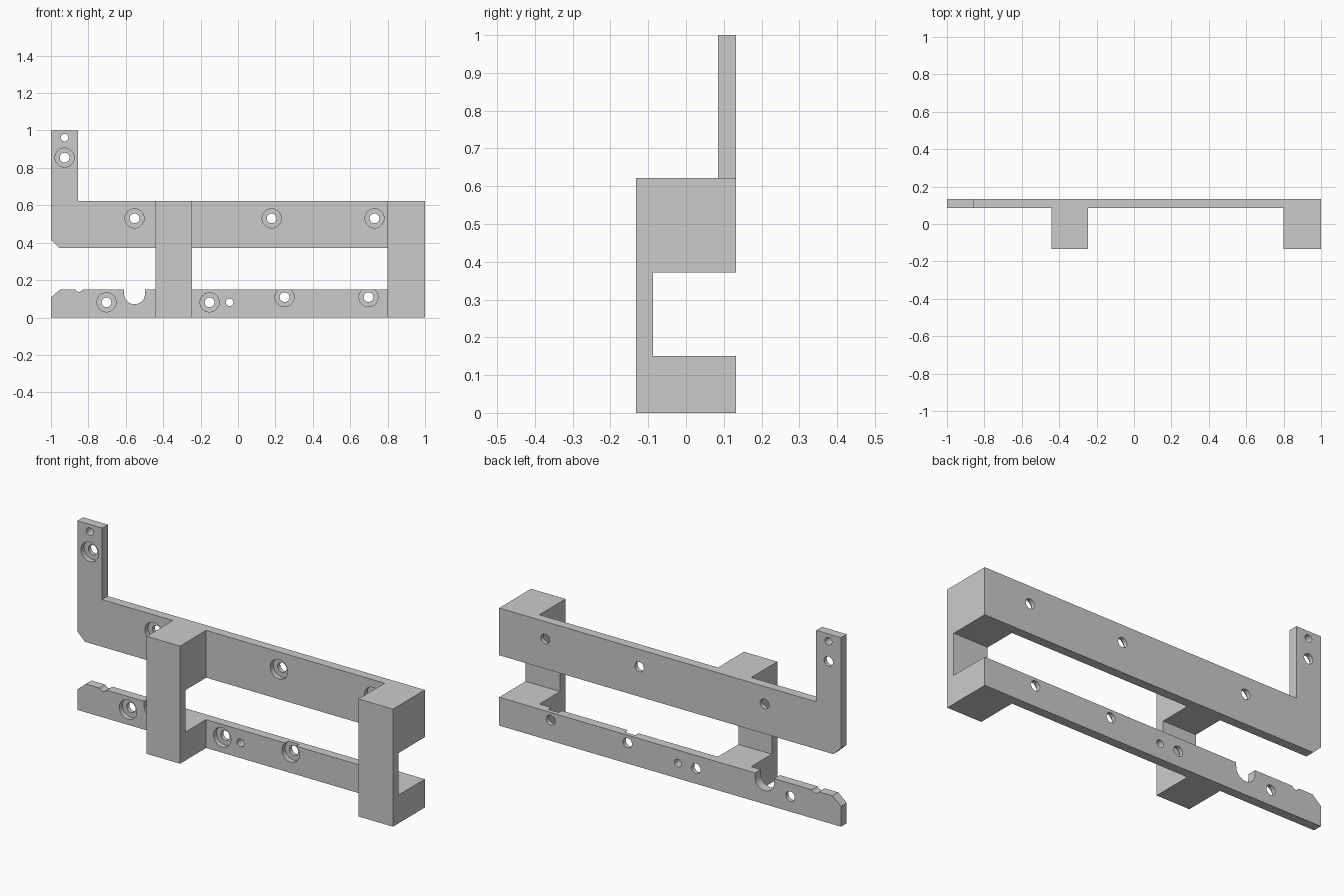
import bpy, bmesh, math
from mathutils import Matrix

if "Cube" in bpy.data.objects:
    bpy.data.objects.remove(bpy.data.objects["Cube"], do_unlink=True)

FRONT, PLATE, BACK = -0.133, 0.085, 0.133   # depth positions
RAIL_TOP, RAIL_LOW, FOOT_TOP = 0.622, 0.372, 0.15


def add_object(name, bm):
    bmesh.ops.recalc_face_normals(bm, faces=bm.faces)
    mesh = bpy.data.meshes.new(name)
    bm.to_mesh(mesh)
    bm.free()
    obj = bpy.data.objects.new(name, mesh)
    bpy.context.collection.objects.link(obj)
    return obj


def prism(name, points, offset):
    """Extrude a closed 3D outline along an offset vector."""
    bm = bmesh.new()
    face = bm.faces.new([bm.verts.new(p) for p in points])
    ext = bmesh.ops.extrude_face_region(bm, geom=[face])["geom"]
    bmesh.ops.translate(bm, vec=offset,
                        verts=[v for v in ext if isinstance(v, bmesh.types.BMVert)])
    return add_object(name, bm)


def rail(name, outline):
    return prism(name, [(x, PLATE, z) for x, z in outline], (0, BACK - PLATE, 0))


def bracket(name, x0, x1):
    inner = -0.087
    outline = [(FRONT, 0), (BACK, 0), (BACK, FOOT_TOP), (inner, FOOT_TOP),
               (inner, RAIL_LOW), (BACK, RAIL_LOW), (BACK, RAIL_TOP), (FRONT, RAIL_TOP)]
    return prism(name, [(x0, y, z) for y, z in outline], (x1 - x0, 0, 0))


def drill(name, x, z, radius, y0, y1):
    bm = bmesh.new()
    place = Matrix.Translation((x, (y0 + y1) / 2, z)) @ Matrix.Rotation(math.pi / 2, 4, 'X')
    bmesh.ops.create_cone(bm, cap_ends=True, segments=40, radius1=radius,
                          radius2=radius, depth=y1 - y0, matrix=place)
    return add_object(name, bm)


def combine(target, other, operation):
    """Apply a boolean and remove the second solid."""
    other.hide_render = True
    mod = target.modifiers.new(operation, 'BOOLEAN')
    mod.operation, mod.object, mod.solver = operation, other, 'EXACT'
    bpy.context.view_layer.objects.active = target
    bpy.ops.object.modifier_apply(modifier=mod.name)
    bpy.data.objects.remove(other, do_unlink=True)


def arc(cx, cz, radius, steps=20):
    """Lower half circle from the right side to the left side."""
    return [(cx + radius * math.cos(a), cz - radius * math.sin(a))
            for a in (math.pi * i / steps for i in range(steps + 1))]


# Upper rail with its upright arm
frame = rail("mounting_frame", [
    (-0.955, RAIL_LOW), (1, RAIL_LOW), (1, RAIL_TOP), (-0.855, RAIL_TOP),
    (-0.855, 1), (-1, 1), (-1, 0.415)])

# Lower rail with round-bottomed slot, small notch and chamfered end
slot = arc(-0.553, 0.127, 0.056)
notch = arc(-0.85, FOOT_TOP + 0.008, 0.021)[1:-1]
notch = [(x, z) for x, z in notch if z < FOOT_TOP]
lower = rail("lower_rail", [
    (-1, 0), (1, 0), (1, FOOT_TOP), (slot[0][0], FOOT_TOP), *slot,
    (slot[-1][0], FOOT_TOP), (-0.829, FOOT_TOP), *notch, (-0.871, FOOT_TOP),
    (-0.95, FOOT_TOP), (-1, 0.108)])

# Two C-shaped brackets joining the rails
for part in (bracket("middle_bracket", -0.441, -0.246),
             bracket("end_bracket", 0.798, 1), lower):
    combine(frame, part, 'UNION')

# Counterbored screw holes
screws = [(-0.927, 0.855), (-0.553, 0.53), (0.18, 0.53), (0.73, 0.53),
          (-0.703, 0.081), (-0.152, 0.081), (0.249, 0.109), (0.698, 0.109)]
for x, z in screws:
    combine(frame, drill("bore", x, z, 0.026, PLATE - 0.02, BACK + 0.02), 'DIFFERENCE')
    combine(frame, drill("counterbore", x, z, 0.051, PLATE - 0.02, PLATE + 0.026), 'DIFFERENCE')

# Plain pin holes
for x, z in [(-0.927, 0.962), (-0.045, 0.081)]:
    combine(frame, drill("pin_hole", x, z, 0.02, PLATE - 0.02, BACK + 0.02), 'DIFFERENCE')

bpy.ops.object.select_all(action='DESELECT')
frame.select_set(True)
bpy.context.view_layer.objects.active = frame
bpy.ops.object.shade_smooth_by_angle(angle=math.radians(30))
